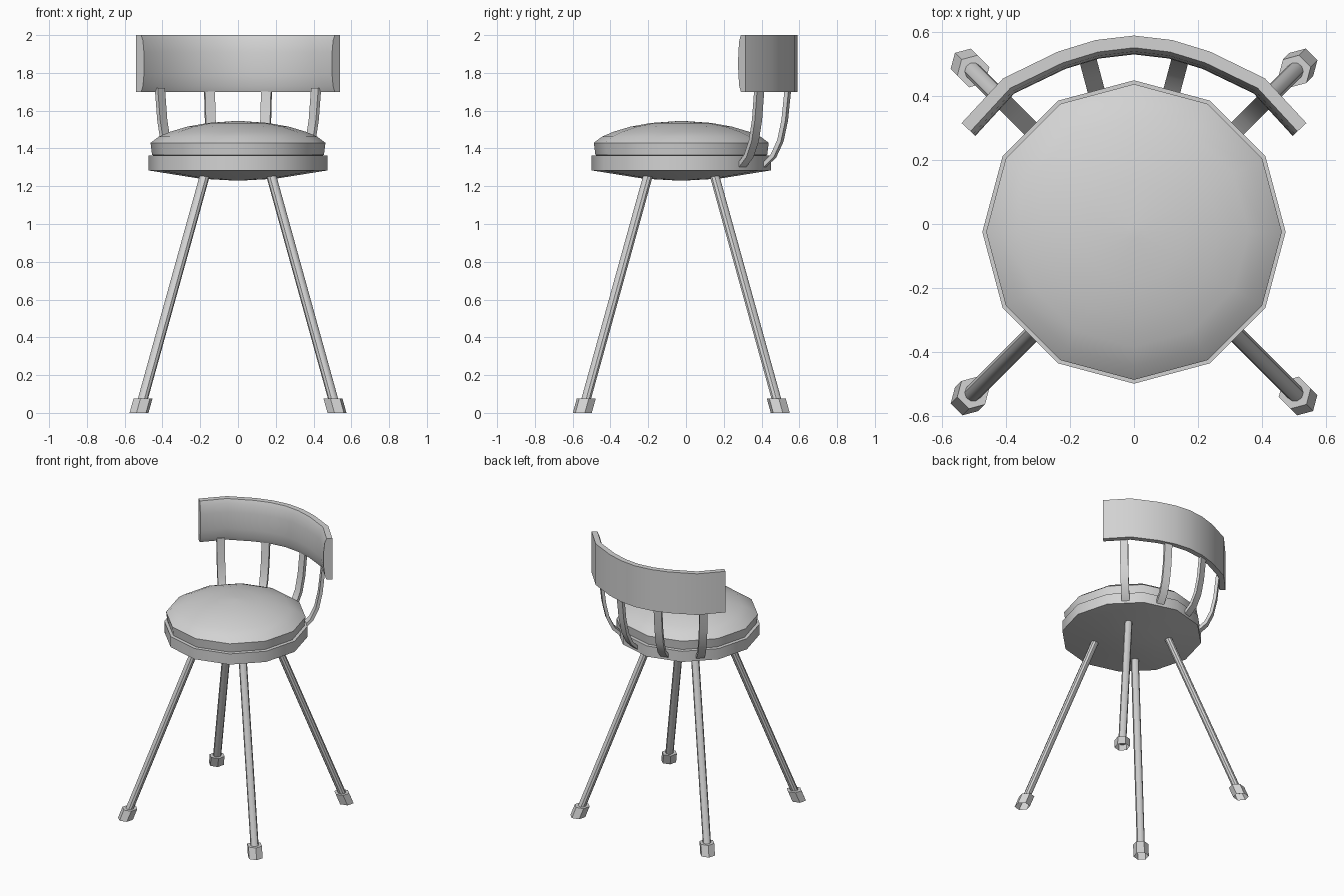
import bpy, bmesh
from math import cos, sin, pi, radians
from mathutils import Vector

cube = bpy.data.objects.get("Cube")
if cube:
    bpy.data.objects.remove(cube, do_unlink=True)

grey = bpy.data.materials.new("light_grey")
grey.use_nodes = True
grey.diffuse_color = (0.65, 0.65, 0.65, 1)
grey.node_tree.nodes["Principled BSDF"].inputs["Base Color"].default_value = grey.diffuse_color

CY = -0.025  # seat centre along y


def loft(name, rings, cap_start=True, cap_end=True, angle=35):
    """Skin a list of closed rings of points into one smooth-by-angle object."""
    bm = bmesh.new()
    vs = [[bm.verts.new(p) for p in ring] for ring in rings]
    n = len(vs[0])
    for a, b in zip(vs, vs[1:]):
        for i in range(n):
            j = (i + 1) % n
            bm.faces.new((a[i], a[j], b[j], b[i]))
    if cap_start:
        bm.faces.new(vs[0][::-1])
    if cap_end:
        bm.faces.new(vs[-1])
    bmesh.ops.recalc_face_normals(bm, faces=bm.faces)
    me = bpy.data.meshes.new(name)
    bm.to_mesh(me)
    bm.free()
    me.materials.append(grey)
    ob = bpy.data.objects.new(name, me)
    bpy.context.collection.objects.link(ob)
    bpy.ops.object.select_all(action="DESELECT")
    ob.select_set(True)
    bpy.context.view_layer.objects.active = ob
    bpy.ops.object.shade_smooth_by_angle(angle=radians(angle))
    return ob


def ring(x, y, z, r, n, turn=0.0):
    return [Vector((x + r * cos(turn + 2 * pi * i / n),
                    y + r * sin(turn + 2 * pi * i / n), z)) for i in range(n)]


def lathe(name, profile):
    return loft(name, [ring(0, CY, z, r, 12) for r, z in profile])


# Seat base and cushion, both twelve-sided
lathe("seat_base", [(0.02, 1.23), (0.2, 1.24), (0.475, 1.284), (0.475, 1.362), (0.3, 1.362)])
lathe("seat_cushion", [(0.43, 1.355), (0.455, 1.366), (0.463, 1.43), (0.42, 1.462),
                       (0.36, 1.488), (0.27, 1.515), (0.16, 1.535), (0.02, 1.545)])

# Splayed legs with hexagonal feet
LEAN = 0.277
for sx, left in ((1, "left"), (-1, "right")):
    for sy, end in ((-1, "front"), (1, "back")):
        def centre(z):
            d = 0.524 - LEAN * z
            return sx * d, CY + sy * d, z
        loft(f"{end}_{left}_leg", [ring(*centre(z), 0.027, 10) for z in (0.04, 1.27)])
        loft(f"{end}_{left}_foot", [ring(*centre(z), 0.052, 6, radians(15 if sx == sy else 45 - 30))
                                    for z in (0, 0.075)], cap_start=False)

# Curved flat bars joining the seat rim to the backrest
bar_path = [(0.452, 1.31), (0.505, 1.36), (0.543, 1.44), (0.567, 1.55), (0.585, 1.72)]
HALF_W, HALF_T = 0.027, 0.011
for deg, name in ((45, "outer_left"), (75, "inner_left"), (105, "inner_right"), (135, "outer_right")):
    out = Vector((cos(radians(deg)), sin(radians(deg)), 0))
    side = Vector((-out.y, out.x, 0))
    pts = [Vector((0, CY, z)) + out * r for r, z in bar_path]
    rings = []
    for i, p in enumerate(pts):
        along = (pts[min(i + 1, len(pts) - 1)] - pts[max(i - 1, 0)]).normalized()
        thick = along.cross(side)
        rings.append([p + side * a * HALF_W + thick * b * HALF_T
                      for a, b in ((-1, -1), (1, -1), (1, 1), (-1, 1))])
    loft(f"{name}_back_bar", rings)

# Backrest: flat outside, padded inside, swept along an arc
half = [(0.12, 0.576), (0.2375, 0.54), (0.41, 0.456), (0.54, 0.316)]
arc = [Vector((-x, y, 0)) for x, y in reversed(half)] + [Vector((0, 0.59, 0))]
arc += [Vector((x, y, 0)) for x, y in half]
section = [(0, 1.7), (0.038, 1.7), (0.05, 1.73), (0.057, 1.79), (0.059, 1.85),
           (0.057, 1.91), (0.05, 1.97), (0.038, 2.0), (0, 2.0)]
rings = []
for i, p in enumerate(arc):
    t = (arc[min(i + 1, len(arc) - 1)] - arc[max(i - 1, 0)]).normalized()
    inward = Vector((t.y, -t.x, 0))
    rings.append([p + inward * d + Vector((0, 0, z)) for d, z in section])
loft("backrest", rings)
